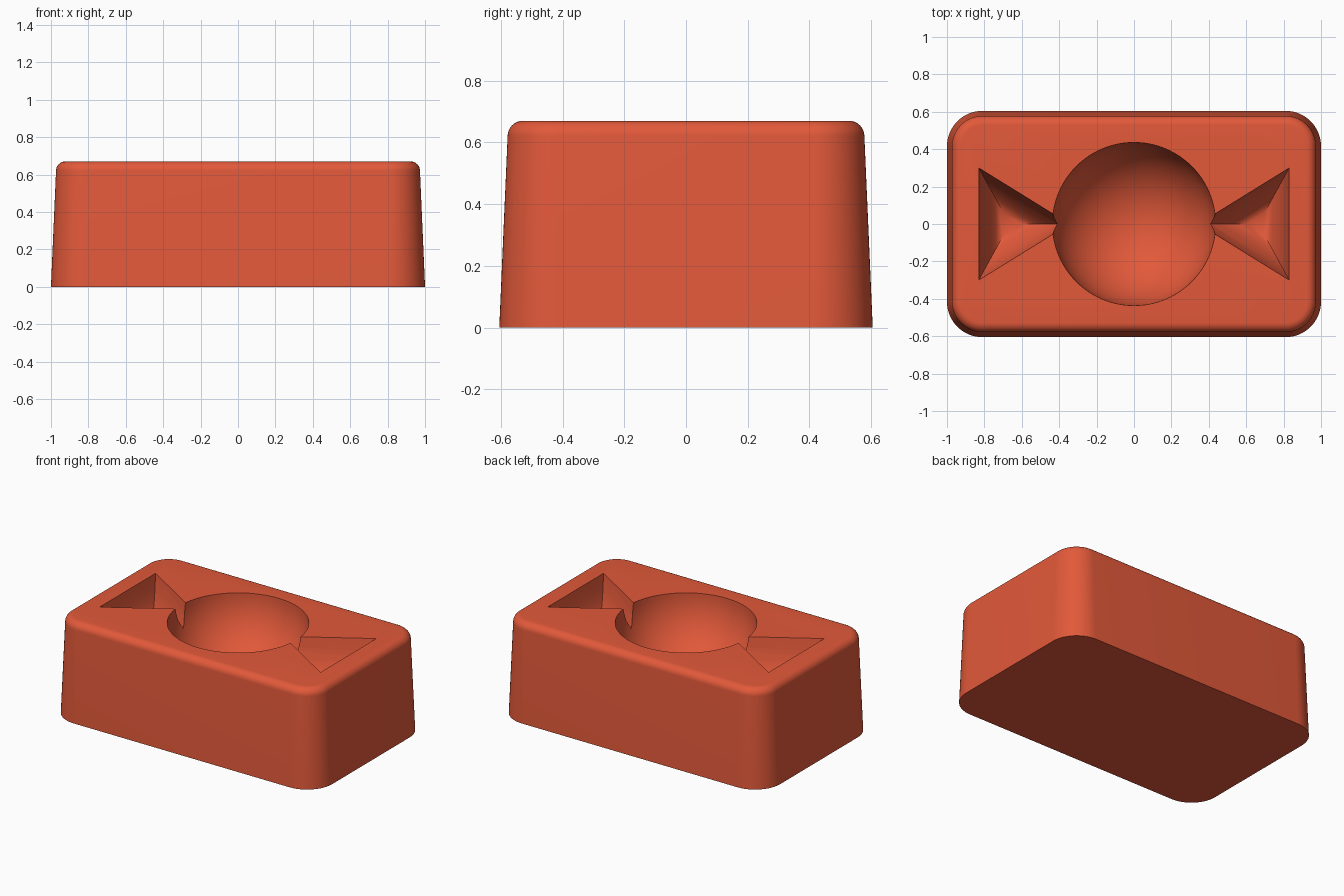
import bpy
import bmesh
from math import sin, cos, pi, radians

default = bpy.data.objects.get("Cube")
if default:
    bpy.data.objects.remove(default)

HEIGHT = 0.67
DRAFT = 0.027
FILLET = 0.05

# One terracotta red for the whole block
red = bpy.data.materials.new("terracotta_red")
red.use_nodes = True
red.diffuse_color = (0.76, 0.10, 0.042, 1)
red.node_tree.nodes["Principled BSDF"].inputs["Base Color"].default_value = red.diffuse_color


def loft(name, rings):
    """Closed solid through equal-length rings of points, bottom to top."""
    bm = bmesh.new()
    loops = [[bm.verts.new(p) for p in ring] for ring in rings]
    for low, high in zip(loops, loops[1:]):
        n = len(low)
        for i in range(n):
            j = (i + 1) % n
            bm.faces.new((low[i], low[j], high[j], high[i]))
    bm.faces.new(loops[0])
    bm.faces.new(loops[-1])
    bmesh.ops.recalc_face_normals(bm, faces=bm.faces)
    return finish(name, bm)


def finish(name, bm):
    mesh = bpy.data.meshes.new(name)
    bm.to_mesh(mesh)
    bm.free()
    mesh.materials.append(red)
    obj = bpy.data.objects.new(name, mesh)
    bpy.context.collection.objects.link(obj)
    return obj


def rounded_rectangle(inset, z, steps=16):
    hx, hy, r = 1 - inset, 0.605 - inset, 0.19 - inset
    points = []
    for k, (sx, sy) in enumerate([(1, 1), (-1, 1), (-1, -1), (1, -1)]):
        for s in range(steps + 1):
            a = (k + s / steps) * pi / 2
            points.append((sx * (hx - r) + r * cos(a), sy * (hy - r) + r * sin(a), z))
    return points


# Block with drafted sides and a rounded top edge
rings = [rounded_rectangle(0, 0)]
for s in range(9):
    a = s / 8 * pi / 2
    rings.append(rounded_rectangle(DRAFT + FILLET * (1 - cos(a)),
                                   HEIGHT - FILLET * (1 - sin(a))))
block = loft("mould_block", rings)

# Round bowl cutter
bm = bmesh.new()
bmesh.ops.create_uvsphere(bm, u_segments=96, v_segments=48, radius=0.436)
bmesh.ops.translate(bm, verts=bm.verts, vec=(0, 0, HEIGHT))
cutters = [finish("bowl_cutter", bm)]

# Triangular pocket cutters, narrowing to a rounded floor: (depth, scale)
PROFILE = [(0.285, 0.06), (0.28, 0.2), (0.25, 0.45), (0.2, 0.66),
           (0.145, 0.81), (0.08, 0.92), (0, 1), (-0.05, 1.05)]
CENTRE = 0.665
for side, label in ((1, "left"), (-1, "right")):
    rings = [[(side * (CENTRE + s * dx), s * y, HEIGHT - d)
              for dx, y in ((0.165, 0.3), (-0.32, 0), (0.165, -0.3))]
             for d, s in PROFILE]
    cutters.append(loft(label + "_pocket_cutter", rings))

# Carve the pockets
bpy.ops.object.select_all(action='DESELECT')
block.select_set(True)
bpy.context.view_layer.objects.active = block
for cutter in cutters:
    cutter.hide_render = True
    mod = block.modifiers.new(cutter.name, 'BOOLEAN')
    mod.operation = 'DIFFERENCE'
    mod.solver = 'EXACT'
    mod.object = cutter
    bpy.ops.object.modifier_apply(modifier=mod.name)
    bpy.data.objects.remove(cutter)

bpy.ops.object.shade_smooth_by_angle(angle=radians(32))
